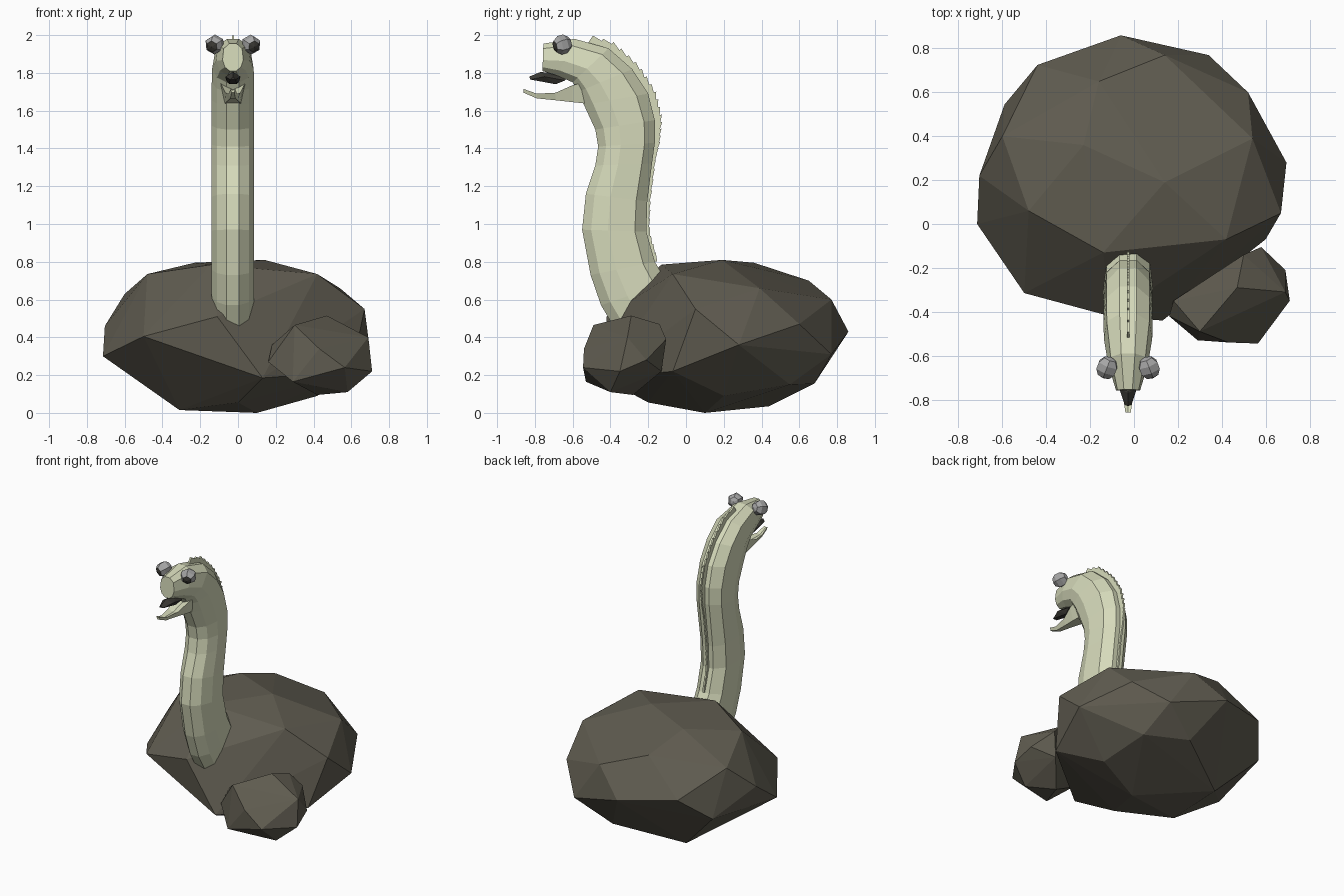
import bpy, bmesh
from mathutils import Vector

cube = bpy.data.objects.get("Cube")
if cube:
    bpy.data.objects.remove(cube, do_unlink=True)

MID = -0.027  # centre line of the neck and head


def material(name, r, g, b):
    mat = bpy.data.materials.new(name)
    mat.use_nodes = True
    mat.diffuse_color = (r, g, b, 1)
    mat.node_tree.nodes["Principled BSDF"].inputs["Base Color"].default_value = (r, g, b, 1)
    return mat


skin = material("pale green skin", 0.68, 0.71, 0.50)
stone = material("dark brown stone", 0.115, 0.106, 0.08)
grey = material("eye grey", 0.38, 0.38, 0.38)
dark = material("dark horn", 0.045, 0.043, 0.036)


def finish(name, bm, *mats):
    bmesh.ops.recalc_face_normals(bm, faces=bm.faces)
    mesh = bpy.data.meshes.new(name)
    bm.to_mesh(mesh)
    bm.free()
    for mat in mats:
        mesh.materials.append(mat)
    obj = bpy.data.objects.new(name, mesh)
    bpy.context.collection.objects.link(obj)
    return obj


def hull(points):
    """Faceted solid wrapped tightly around its corner points."""
    bm = bmesh.new()
    for p in points:
        bm.verts.new(p)
    result = bmesh.ops.convex_hull(bm, input=bm.verts)
    inner = [v for v in result["geom_interior"] if isinstance(v, bmesh.types.BMVert)]
    bmesh.ops.delete(bm, geom=inner, context="VERTS")
    return bm


def loft(rings):
    bm = bmesh.new()
    loops = [[bm.verts.new(p) for p in ring] for ring in rings]
    n = len(loops[0])
    for a, b in zip(loops, loops[1:]):
        for i in range(n):
            j = (i + 1) % n
            bm.faces.new((a[i], a[j], b[j], b[i]))
    bm.faces.new(loops[0])
    bm.faces.new(loops[-1])
    return bm


# Large rock: corners of the underside, girdle and crown
underside = [(0.1, 0.1, 0), (-0.31, 0.03, 0.015), (-0.31, 0.44, 0.035), (0.1, 0.68, 0.155),
             (0, -0.2, 0.055), (0.42, 0.2, 0.09), (0.38, 0.55, 0.15), (0.6, -0.07, 0.22)]
girdle = [(-0.715, 0, 0.3), (-0.705, 0.22, 0.46), (-0.59, 0.545, 0.32), (-0.44, 0.725, 0.48),
          (-0.06, 0.86, 0.43), (0.34, 0.77, 0.31), (0.52, 0.6, 0.47), (0.695, 0.28, 0.36),
          (0.67, 0.05, 0.55), (0.13, -0.44, 0.185), (-0.11, -0.42, 0.51), (-0.5, -0.315, 0.405)]
crown = [(-0.23, 0.36, 0.795), (0.14, 0.19, 0.81), (0.42, -0.07, 0.735), (0.54, 0.39, 0.66),
         (0.14, 0.77, 0.6), (-0.16, 0.65, 0.7), (-0.48, 0.06, 0.735), (-0.14, -0.13, 0.785),
         (-0.6, 0.4, 0.63)]
finish("large_rock", hull(underside + girdle + crown), stone)

# Small rock leaning on its front
small = [(0.16, -0.42, 0.27), (0.18, -0.35, 0.36), (0.3, -0.49, 0.465), (0.47, -0.29, 0.515),
         (0.69, -0.31, 0.4), (0.71, -0.35, 0.22), (0.69, -0.21, 0.28), (0.58, -0.105, 0.39),
         (0.565, -0.545, 0.24), (0.29, -0.53, 0.165), (0.58, -0.4, 0.11), (0.42, -0.28, 0.095),
         (0.55, -0.13, 0.22), (0.43, -0.54, 0.34), (0.5, -0.14, 0.47)]
finish("small_rock", hull(small), stone)

# Neck and head: throat y, z, nape y, z, half width
STATIONS = [
    (-0.36, 0.42, -0.05, 0.60, 0.11),
    (-0.45, 0.57, -0.10, 0.69, 0.112),
    (-0.505, 0.73, -0.165, 0.80, 0.112),
    (-0.55, 0.97, -0.21, 0.96, 0.112),
    (-0.53, 1.16, -0.205, 1.12, 0.112),
    (-0.48, 1.31, -0.18, 1.32, 0.112),
    (-0.465, 1.41, -0.165, 1.43, 0.112),
    (-0.48, 1.50, -0.165, 1.55, 0.112),
    (-0.54, 1.63, -0.20, 1.69, 0.112),
    (-0.57, 1.70, -0.285, 1.82, 0.112),
    (-0.60, 1.75, -0.41, 1.93, 0.11),
    (-0.68, 1.785, -0.59, 1.98, 0.09),
    (-0.76, 1.81, -0.755, 1.955, 0.055),
]
# One side of the section: depth share, width share
SECTION = [(0, 0.3), (0.14, 0.76), (0.4, 1), (0.82, 0.88), (1, 0.35)]
OUTLINE = SECTION + [(t, -w) for t, w in reversed(SECTION)]


def ring(fy, fz, by, bz, w):
    return [(MID + s * w, fy + t * (by - fy), fz + t * (bz - fz)) for t, s in OUTLINE]


finish("neck_and_head", loft([ring(*s) for s in STATIONS]), skin)


# Serrated crest along the nape
def nape(t):
    i = min(int(t), len(STATIONS) - 2)
    s = [a + (b - a) * (t - i) for a, b in zip(STATIONS[i], STATIONS[i + 1])]
    base = Vector((MID, s[2], s[3]))
    out = (base - Vector((MID, s[0], s[1]))).normalized()
    return base, out


TEETH, START, END = 30, 2, 10.6
step = (END - START) / TEETH
bm = bmesh.new()
for i in range(TEETH):
    t = START + i * step
    height = 0.018 + 0.027 * max(0, min(1, (t - 5) / 2))
    (b0, o0), (b1, o1) = nape(t), nape(t + step)
    side = [b0 - o0 * 0.03, b0 + o0 * height * 0.7, b1 + o1 * height, b1 - o1 * 0.03]
    left, right = ([bm.verts.new(p + Vector((dx, 0, 0))) for p in side] for dx in (0.006, -0.006))
    bm.faces.new(left)
    bm.faces.new(right)
    for k in range(4):
        m = (k + 1) % 4
        bm.faces.new((left[k], left[m], right[m], right[k]))
finish("nape_crest", bm, skin)

# Lower jaw: y, bottom z, top z, half width
JAW = [
    (-0.86, 1.695, 1.715, 0.012),
    (-0.79, 1.665, 1.69, 0.022),
    (-0.69, 1.655, 1.695, 0.04),
    (-0.60, 1.645, 1.735, 0.06),
    (-0.50, 1.635, 1.76, 0.075),
]
finish("lower_jaw", loft([
    [(MID - w, y, top), (MID - w * 0.6, y, low), (MID + w * 0.6, y, low),
     (MID + w, y, top), (MID, y, top - 0.3 * (top - low))]
    for y, low, top, w in JAW]), skin)

# Dark beak tip under the snout
beak = [(MID, -0.83, 1.78), (MID, -0.77, 1.805), (MID, -0.62, 1.79)]
for sx in (-1, 1):
    beak += [(MID + sx * 0.015, -0.825, 1.765), (MID + sx * 0.04, -0.75, 1.78),
             (MID + sx * 0.035, -0.64, 1.76), (MID + sx * 0.02, -0.69, 1.74)]
finish("beak_tip", hull(beak), dark)

# Eyes: low spheres whose pole cap, turned forward and outward, is the pupil
for name, sx in (("right_eye", -1), ("left_eye", 1)):
    gaze = Vector((sx * 0.35, -0.9, -0.25)).normalized()
    bm = bmesh.new()
    bmesh.ops.create_uvsphere(bm, u_segments=6, v_segments=5, radius=0.053)
    for face in bm.faces:
        face.material_index = int(face.calc_center_median().z > 0.04)
    turn = gaze.to_track_quat("Z", "Y").to_matrix()
    bmesh.ops.rotate(bm, verts=bm.verts, matrix=turn)
    bmesh.ops.translate(bm, verts=bm.verts, vec=(MID + sx * 0.096, -0.655, 1.95))
    finish(name, bm, grey, dark)
